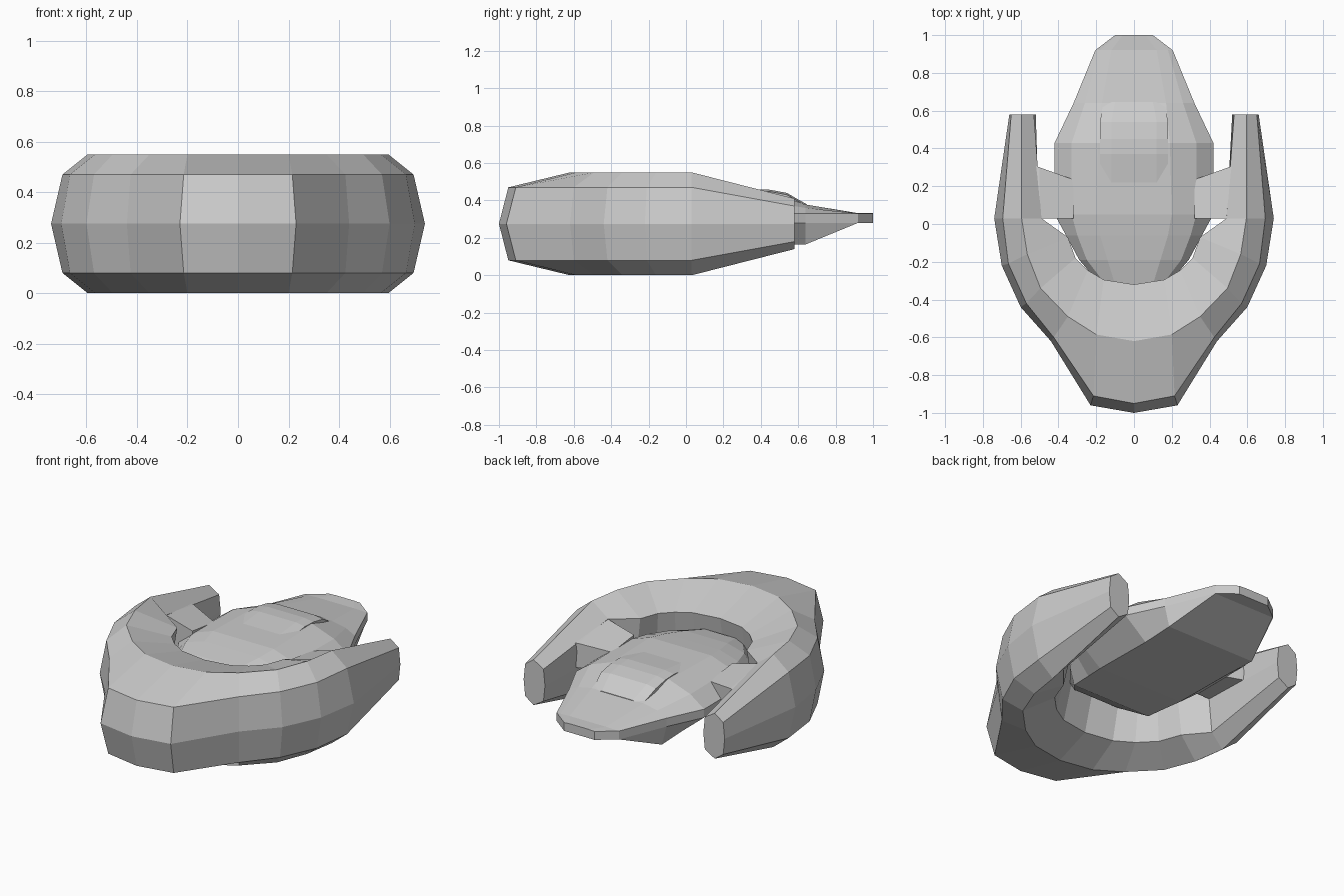
import bpy, bmesh

if "Cube" in bpy.data.objects:
    bpy.data.objects.remove(bpy.data.objects["Cube"])


def loft(name, rings):
    """Skin a list of closed cross-sections and cap both ends."""
    bm = bmesh.new()
    loops = [[bm.verts.new(p) for p in ring] for ring in rings]
    n = len(loops[0])
    for a, b in zip(loops, loops[1:]):
        for i in range(n):
            j = (i + 1) % n
            bm.faces.new((a[i], a[j], b[j], b[i]))
    bm.faces.new(loops[0])
    bm.faces.new(loops[-1])
    bmesh.ops.recalc_face_normals(bm, faces=bm.faces)
    me = bpy.data.meshes.new(name)
    bm.to_mesh(me)
    bm.free()
    ob = bpy.data.objects.new(name, me)
    bpy.context.collection.objects.link(ob)
    return ob


# Horseshoe hull: plan-view lines of rim, shoulder, top edge and inner edge
MID = 0.275
rim = [(0, -1.0), (.23, -.96), (.44, -.62), (.60, -.44), (.70, -.22), (.74, .03), (.66, .58)]
shoulder = [(0, -.95), (.215, -.91), (.425, -.60), (.57, -.42), (.665, -.21), (.695, .03), (.65, .58)]
top = [(0, -.62), (.20, -.585), (.35, -.49), (.495, -.34), (.565, -.16), (.595, .03), (.595, .58)]
inner = [(0, -.32), (.16, -.295), (.245, -.245), (.31, -.18), (.35, -.07), (.49, .03), (.53, .58)]


def mix(a, b, f):
    return tuple(p + (q - p) * f for p, q in zip(a, b))


def hull_ring(i, s):
    r, sh, t, n = rim[i], shoulder[i], top[i], inner[i]
    if i == 6:      # prong tip: regular octagon
        hs, ht, wall, foot = .095, .135, (.52, .58), n
    else:           # inner wall undercuts towards the bottom
        hs, ht, wall, foot = .195, .275, mix(n, t, .12), mix(n, t, .3)
    pts = [(r, 0), (sh, hs), (t, ht), (n, hs), (wall, 0), (foot, -hs), (t, -ht), (sh, -hs)]
    return [(s * p[0], p[1], MID + h) for p, h in pts]


loft("horseshoe_hull", [hull_ring(i, -1) for i in range(6, 0, -1)]
     + [hull_ring(i, 1) for i in range(7)])

# Central pod: y, side width, shoulder width, crown width, shoulder z, top z, bottom width, bottom z
pod = [(-.32, .18, .15, .10, .36, .38, .15, .25),
       (-.19, .29, .25, .14, .38, .41, .26, .18),
       (-.06, .36, .30, .18, .395, .43, .27, .175),
       (.05, .42, .33, .20, .40, .445, .28, .17),
       (.43, .42, .33, .19, .395, .445, .28, .165),
       (.64, .32, .26, .17, .36, .378, .29, .165),
       (.92, .205, .18, .12, .33, .332, .20, .28),
       (1.0, .10, .09, .06, .33, .332, .098, .28)]


def pod_ring(y, w, ws, wc, zs, zt, wb, zb):
    half = [(wc, zt), (ws, zs), (w, .33), (w, .28), (wb, zb)]
    return [(x, y, z) for x, z in half] + [(-x, y, z) for x, z in reversed(half)]


loft("central_pod", [pod_ring(*row) for row in pod])

# Raised canopy on top of the pod: y, base width, top width, top z
canopy = [(.22, .18, .12, .445), (.37, .18, .12, .46), (.45, .18, .12, .457),
          (.54, .18, .12, .44), (.60, .17, .11, .405), (.645, .16, .10, .38)]
loft("canopy", [[(-b, y, .34), (b, y, .34), (b, y, z - .01), (t, y, z), (-t, y, z), (-b, y, z - .01)]
                for y, b, t, z in canopy])

# Struts joining the pod to each prong, flush with the hull's inner edge
for s, side in ((-1, "left"), (1, "right")):
    loft(side + "_strut", [[(s * x, .03, .28), (s * x, y1, .28), (s * x, y1, z1), (s * x, .03, z0)]
                           for x, y1, z0, z1 in ((.32, .235, .42, .395), (.50, .30, .47, .425),
                                                 (.56, .32, .47, .425))])
